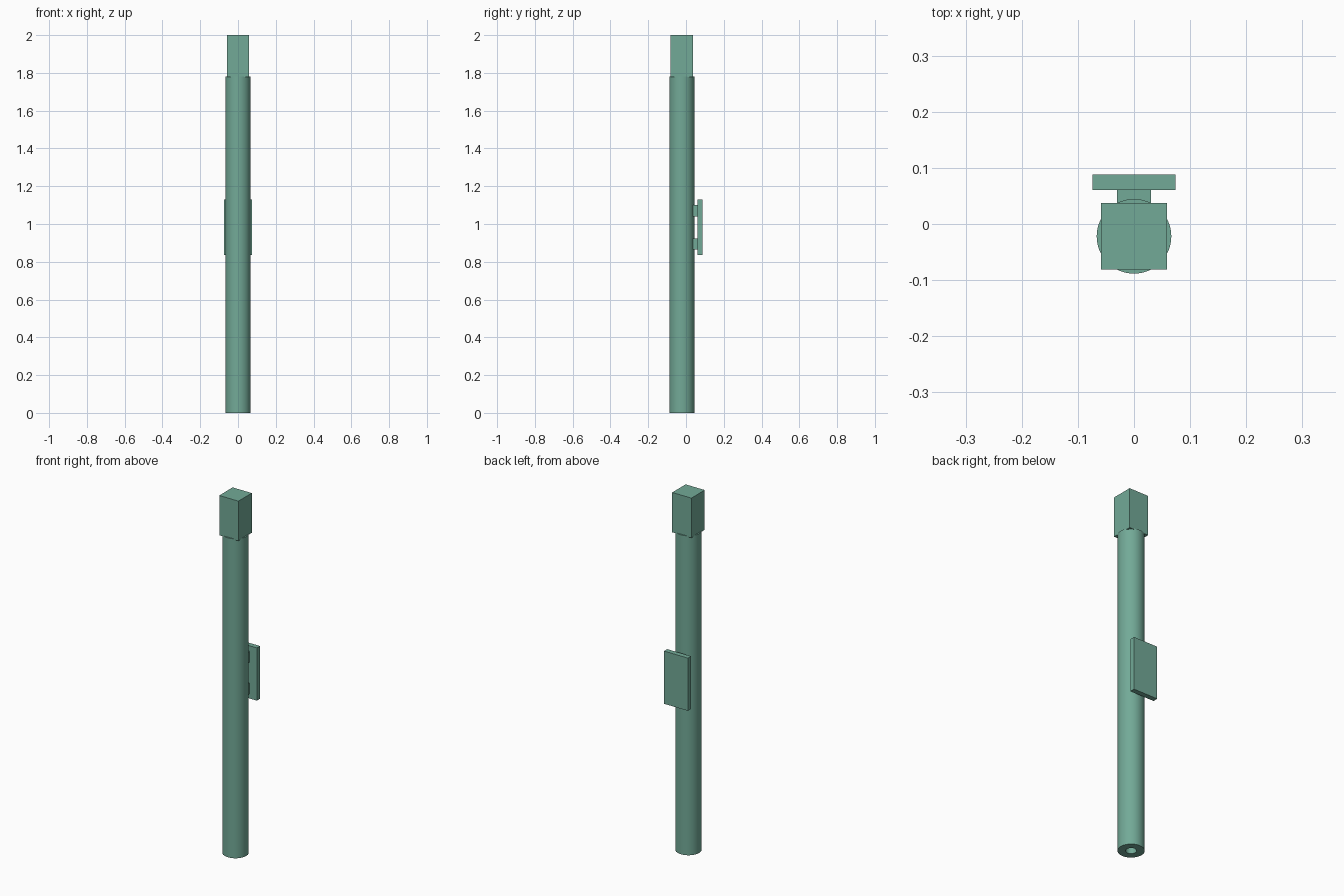
import bpy, bmesh, math

if "Cube" in bpy.data.objects:
    bpy.data.objects.remove(bpy.data.objects["Cube"])

green = bpy.data.materials.new("sage_green")
green.diffuse_color = (0.17, 0.40, 0.31, 1)
green.use_nodes = True
green.node_tree.nodes["Principled BSDF"].inputs["Base Color"].default_value = green.diffuse_color

POST_Y, POST_R, BORE_R, POST_H = -0.022, 0.0665, 0.027, 1.782


def finish(name, bm):
    bmesh.ops.recalc_face_normals(bm, faces=bm.faces)
    mesh = bpy.data.meshes.new(name)
    bm.to_mesh(mesh)
    bm.free()
    mesh.materials.append(green)
    obj = bpy.data.objects.new(name, mesh)
    bpy.context.collection.objects.link(obj)
    return obj


def box(name, lo, hi):
    bm = bmesh.new()
    bmesh.ops.create_cube(bm, size=1)
    for v in bm.verts:
        v.co = [(a + b) / 2 + c * (b - a) for a, b, c in zip(lo, hi, v.co)]
    return finish(name, bm)


# Hollow round post: a rectangular wall section spun around the post axis
bm = bmesh.new()
section = [(BORE_R, 0), (POST_R, 0), (POST_R, POST_H), (BORE_R, POST_H)]
verts = [bm.verts.new((r, POST_Y, z)) for r, z in section]
edges = [bm.edges.new((verts[i], verts[(i + 1) % 4])) for i in range(4)]
bmesh.ops.spin(bm, geom=verts + edges, cent=(0, POST_Y, 0), axis=(0, 0, 1),
               angle=math.tau, steps=64, use_merge=True)
bmesh.ops.remove_doubles(bm, verts=bm.verts, dist=1e-5)
post = finish("post", bm)
bpy.context.view_layer.objects.active = post
post.select_set(True)
bpy.ops.object.shade_smooth_by_angle(angle=math.radians(30))

# Square head on top of the post
H = 0.059
box("square_head", (-H, POST_Y - H, 1.778), (H, POST_Y + H, 2.0))

# Flat plate held off the back by two brackets
box("back_plate", (-0.074, 0.0605, 0.837), (0.074, 0.0885, 1.131))
for name, z in (("lower_bracket", 0.894), ("upper_bracket", 1.07)):
    box(name, (-0.03, 0.025, z - 0.03), (0.03, 0.0605, z + 0.03))
